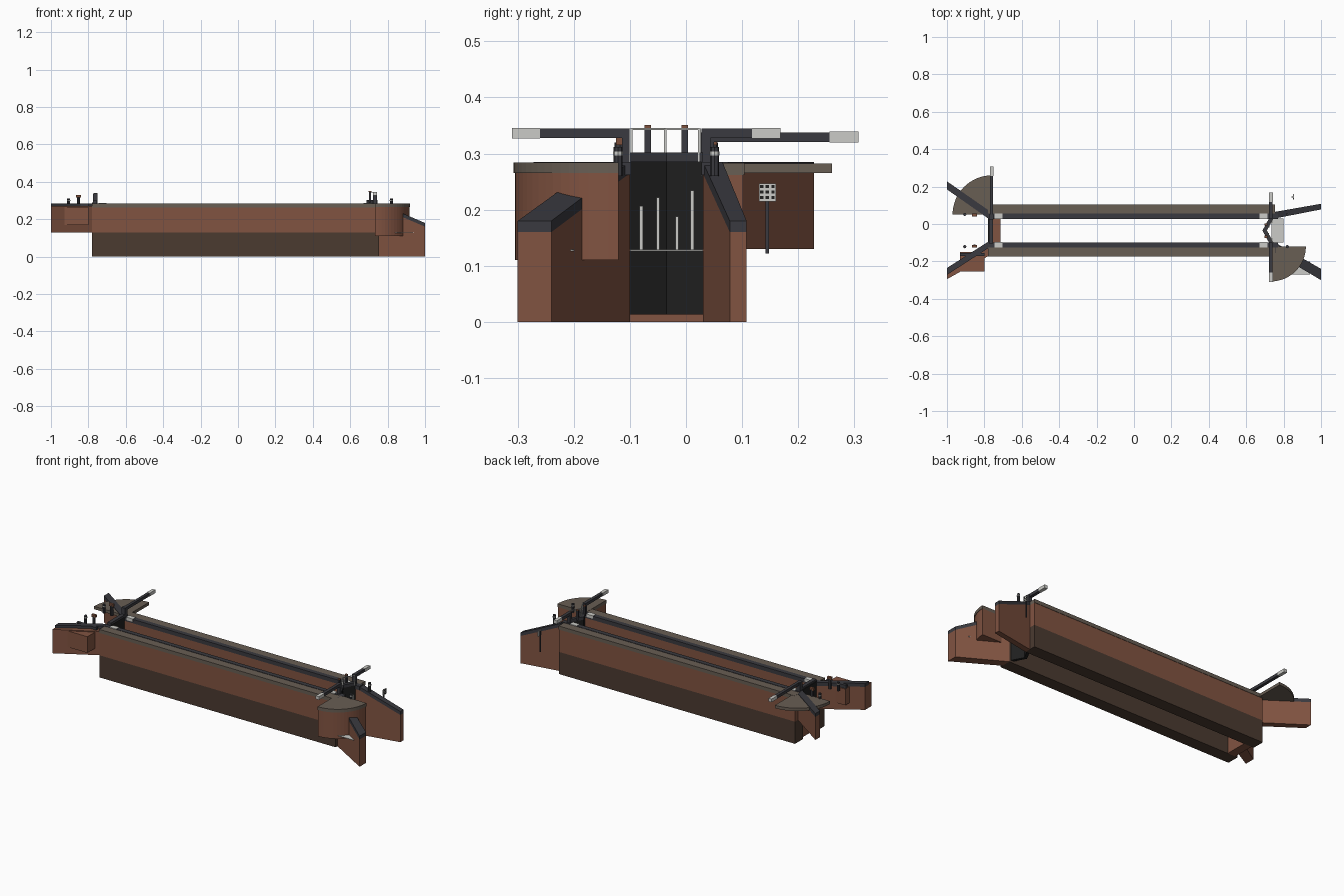
import bpy, math

cube = bpy.data.objects.get("Cube")
if cube:
    bpy.data.objects.remove(cube, do_unlink=True)


def material(name, r, g, b):
    m = bpy.data.materials.new(name)
    m.use_nodes = True
    m.diffuse_color = (r, g, b, 1)
    m.node_tree.nodes["Principled BSDF"].inputs["Base Color"].default_value = (r, g, b, 1)
    return m


BRICK = material("red brick", .22, .087, .053)
WET = material("dark wet brick", .07, .043, .03)
COPING = material("dark coping", .042, .042, .05)
PAVING = material("grey paving", .14, .112, .088)
TIMBER = material("black timber", .014, .014, .014)
WHITE = material("white paint", .6, .6, .57)
RUST = material("rust", .2, .08, .045)


def mesh(name, verts, faces, mat):
    me = bpy.data.meshes.new(name)
    me.from_pydata(verts, [], faces)
    me.materials.append(mat)
    ob = bpy.data.objects.new(name, me)
    bpy.context.collection.objects.link(ob)
    return ob


def prism(name, pts, z0, z1, mat):
    """Extrude a counter-clockwise plan outline."""
    n = len(pts)
    verts = [(x, y, z) for z in (z0, z1) for x, y in pts]
    faces = [tuple(reversed(range(n))), tuple(range(n, 2 * n))]
    faces += [(i, (i + 1) % n, (i + 1) % n + n, i + n) for i in range(n)]
    return mesh(name, verts, faces, mat)


def loft(name, xa, a, xb, b, mat):
    """Join two upright rectangles (y0, y1, z0, z1) at xa < xb."""
    verts = []
    for x, (y0, y1, z0, z1) in ((xa, a), (xb, b)):
        verts += [(x, y0, z0), (x, y1, z0), (x, y1, z1), (x, y0, z1)]
    faces = [(3, 2, 1, 0), (4, 5, 6, 7)]
    faces += [(i, (i + 1) % 4, (i + 1) % 4 + 4, i + 4) for i in range(4)]
    return mesh(name, verts, faces, mat)


def box(name, x0, x1, y0, y1, z0, z1, mat):
    return loft(name, x0, (y0, y1, z0, z1), x1, (y0, y1, z0, z1), mat)


def post(name, x, y, r, z0, z1, mat):
    ring = [(x + r * math.cos(i * math.tau / 8), y + r * math.sin(i * math.tau / 8)) for i in range(8)]
    return prism(name, ring, z0, z1, mat)


def sector(name, cx, cy, r, start, z0, z1, mat):
    arc = [math.radians(start + 90 * i / 16) for i in range(17)]
    pts = [(cx, cy)] + [(cx + r * math.cos(t), cy + r * math.sin(t)) for t in arc]
    return prism(name, pts, z0, z1, mat)


TOP = .285
MID = -.035           # centre line of the chamber
HALF = .065           # half the chamber width


# Long chamber walls: wet brick below, brick above, paving and coping on top
for side, s in (("front", -1), ("back", 1)):
    def ys(a, b):
        return sorted((MID + s * a, MID + s * b))
    box(side + "_wall_base", -.78, .755, *ys(HALF, .137), 0, .13, WET)
    box(side + "_wall", -.78, .755, *ys(HALF, .137), .13, .262, BRICK)
    box(side + "_paving", -.78, .755, *ys(.09, .139), .262, .283, PAVING)
    box(side + "_coping", -.78, .77, *ys(.063, .09), .262, TOP, COPING)
    for x in (-.745, .672):
        box(side + "_corner_stone", x, x + .042, *ys(.062, .091), .27, TOP + .002, WHITE)
    # mooring bollards with a white band
    for x in (-.905, .82):
        y = MID + s * .086
        post(side + "_bollard", x, y, .008, .26, .312, COPING)
        post(side + "_bollard_band", x, y, .009, .297, .304, WHITE)
    # upstream ground paddle stand
    y = MID + s * .083
    post(side + "_paddle_stand", -.853, y, .009, .26, .32, COPING)
    box(side + "_paddle_head", -.866, -.84, y - .007, y + .007, .315, .33, RUST)


def wing(name, xa, a, xb, b, zb, ta, tb):
    c = .02
    loft(name, xa, (*a, zb, ta - c), xb, (*b, zb, tb - c), BRICK)
    loft(name + "_coping", xa, (*a, ta - c, ta), xb, (*b, tb - c, tb), COPING)


# Downstream wings slope down, upstream wings stay level
wing("front_lower_wing", .755, (-.155, -.10), 1, (-.30, -.24), 0, TOP, .18)
wing("back_lower_wing", .755, (.03, .065), 1, (.078, .108), 0, TOP, .18)
wing("back_upper_wing", -1, (.185, .228), -.78, (.03, .075), .13, TOP, TOP)
wing("front_upper_wing", -1, (-.272, -.235), -.78, (-.13, -.095), .13, TOP, TOP)
loft("front_upper_wing_backing", -1, (-.295, -.27, .13, .27), -.78, (-.172, -.12, .13, .27), BRICK)
box("side_weir_box", -.93, -.80, -.255, -.15, .17, .265, BRICK)
box("side_weir_coping", -.93, -.80, -.17, -.155, .265, TOP, COPING)

# Quarter-round platforms for pushing the beams
sector("lower_platform_base", .732, -.12, .185, 270, .11, .265, BRICK)
sector("lower_platform_top", .732, -.12, .187, 270, .265, .284, PAVING)
sector("upper_platform_top", -.76, .05, .21, 90, .265, .282, PAVING)

# Upstream gate on its brick sill
box("upper_sill", -.765, -.715, -.10, .03, 0, .14, BRICK)
box("upper_gate", -.78, -.758, -.10, .03, .13, .29, TIMBER)
box("upper_gate_rail", -.775, -.753, -.105, .05, .285, .3, COPING)
box("upper_heel_post", -.775, -.752, .025, .05, .28, .338, COPING)
box("upper_beam", -.77, -.753, .025, .256, .321, .338, COPING)
box("upper_beam_tip", -.771, -.752, .256, .307, .32, .339, WHITE)

# Downstream mitre gates pointing upstream, each with a beam and paddle gear
for side, s, tip in (("front", -1, -.31), ("back", 1, .168)):
    edge = MID + s * HALF

    def leaf(name, x, w, z0, z1, mat):
        pts = [(x - .035, MID), (x - .035 + w, MID), (x + w, edge), (x, edge)]
        prism(name, pts if s > 0 else pts[::-1], z0, z1, mat)

    leaf(side + "_gate", .725, .018, .013, .285, TIMBER)
    leaf(side + "_gate_top", .722, .024, .285, .302, COPING)
    heel = sorted((edge - s * .002, edge + s * .014))
    box(side + "_heel_post", .722, .742, *heel, .26, .345, COPING)
    cut = tip - s * .05
    box(side + "_beam", .723, .741, *sorted((edge, cut)), .328, .345, COPING)
    box(side + "_beam_tip", .722, .742, *sorted((cut, tip)), .327, .346, WHITE)
    y = MID + s * .033
    box(side + "_gate_paddle_rod", .70, .712, y - .006, y + .006, .29, .346, COPING)
    box(side + "_gate_paddle_cap", .699, .713, y - .006, y + .006, .346, .351, RUST)

# White hand rail over the mitre gates
for y in (-.098, -.037, .024):
    x = .705 if y == -.037 else .738
    box("rail_post", x, x + .005, y - .0025, y + .0025, .285, .345, WHITE)
for y in (-.098, .024):
    lo, hi = sorted((y, -.037))
    pts = [(.738, y), (.705, -.037), (.71, -.037), (.743, y)]
    prism("hand_rail", pts[::-1] if y > -.037 else pts, .342, .346, WHITE)

# Tail water, and leaks running down the gates
box("tail_water", .735, .80, -.10, .03, .126, .129, WHITE)
for y, z in ((-.08, .207), (-.05, .222), (-.016, .188), (.011, .234)):
    x = .708 + .035 * abs(y - MID) / HALF
    box("gate_leak", x, x + .007, y - .003, y + .003, .127, z, WHITE)
box("side_outflow", .84, .94, -.27, -.20, .126, .129, WHITE)

# Gauge board on a post behind the lower wing
box("gauge_post", .843, .849, .142, .148, .122, .245, COPING)
box("gauge_board", .849, .853, .13, .16, .215, .247, WHITE)
for i in range(3):
    for j in range(3):
        y, z = .132 + .01 * i, .219 + .01 * j
        box("gauge_mark", .853, .8545, y, y + .006, z, z + .005, TIMBER)
